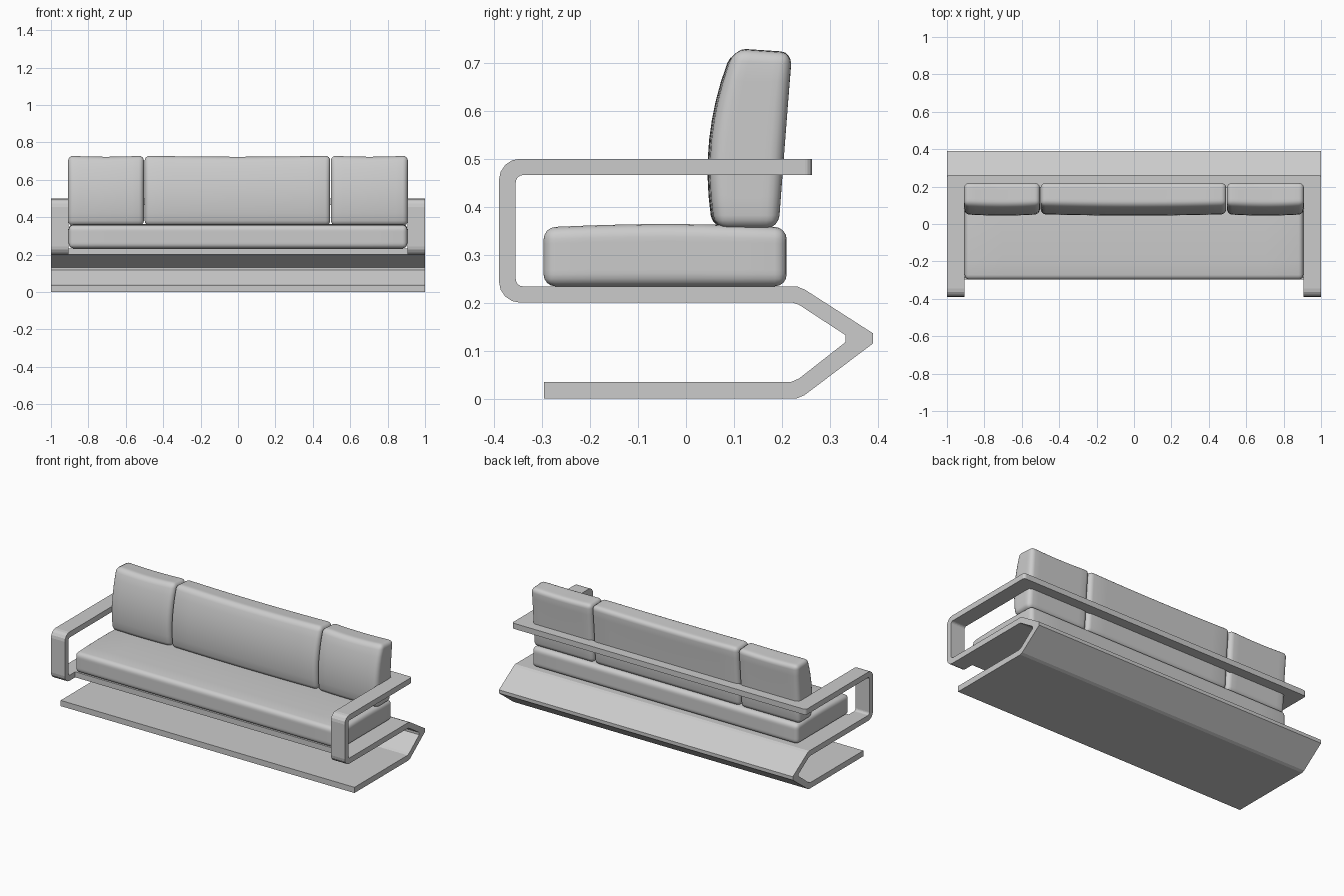
import bpy, bmesh, math
from mathutils import Vector

if "Cube" in bpy.data.objects:
    bpy.data.objects.remove(bpy.data.objects["Cube"], do_unlink=True)

grey = bpy.data.materials.new("plain grey")
grey.use_nodes = True
grey.diffuse_color = (0.6, 0.6, 0.6, 1)
grey.node_tree.nodes["Principled BSDF"].inputs["Base Color"].default_value = (0.6, 0.6, 0.6, 1)


def finish(bm, name):
    bmesh.ops.recalc_face_normals(bm, faces=bm.faces)
    mesh = bpy.data.meshes.new(name)
    bm.to_mesh(mesh)
    bm.free()
    mesh.materials.append(grey)
    obj = bpy.data.objects.new(name, mesh)
    bpy.context.collection.objects.link(obj)
    return obj


def prism(name, outline, start, end, to_point):
    """Extrude a flat outline between two distances along one axis."""
    bm = bmesh.new()
    face = bm.faces.new([bm.verts.new(to_point(a, b, start)) for a, b in outline])
    out = bmesh.ops.extrude_face_region(bm, geom=[face])
    move = Vector(to_point(0, 0, end)) - Vector(to_point(0, 0, start))
    moved = [v for v in out["geom"] if isinstance(v, bmesh.types.BMVert)]
    bmesh.ops.translate(bm, verts=moved, vec=move)
    return finish(bm, name)


def side(y, z, x):
    return (x, y, z)


def plan(x, y, z):
    return (x, y, z)


def arc(cy, cz, r, a0, a1, n=4):
    angles = [math.radians(a0 + (a1 - a0) * i / n) for i in range(n + 1)]
    return [(cy + r * math.cos(a), cz + r * math.sin(a)) for a in angles]


def cushion(name, lo, hi, radius, shape):
    """Rounded box with extra loops, puffed by the shape function."""
    lo, hi = Vector(lo), Vector(hi)
    bm = bmesh.new()
    bmesh.ops.create_cube(bm, size=1)
    for v in bm.verts:
        v.co = Vector(l + (c + 0.5) * (h - l) for c, l, h in zip(v.co, lo, hi))
    bmesh.ops.bevel(bm, geom=bm.edges[:], offset=radius, segments=4, profile=0.5, affect='EDGES')
    for axis, count in enumerate((10, 6, 8)):
        normal = Vector((axis == 0, axis == 1, axis == 2))
        for i in range(1, count):
            inner = hi[axis] - lo[axis] - 2 * radius
            spot = normal * (lo[axis] + radius + inner * i / count)
            bmesh.ops.bisect_plane(bm, geom=bm.verts[:] + bm.edges[:] + bm.faces[:],
                                   plane_co=spot, plane_no=normal)
    for v in bm.verts:
        unit = Vector((c - l) / (h - l) for c, l, h in zip(v.co, lo, hi))
        v.co = shape(v.co, unit)
    obj = finish(bm, name)
    bpy.ops.object.select_all(action='DESELECT')
    obj.select_set(True)
    bpy.context.view_layer.objects.active = obj
    bpy.ops.object.shade_smooth_by_angle(angle=math.radians(40))
    return obj


# Folded sheet: floor plate, pointed back fold and seat plate
folded = [(-0.296, 0), (0.23, 0), (0.247, 0.007), (0.39, 0.115), (0.39, 0.136),
          (0.248, 0.227), (0.231, 0.234), (-0.29, 0.234), (-0.29, 0.2), (0.222, 0.2),
          (0.235, 0.196), (0.333, 0.132), (0.333, 0.118), (0.236, 0.042),
          (0.22, 0.035), (-0.296, 0.035)]
prism("folded_base", folded, -1, 1, side)

# Arms: bent flat bars rising from the seat plate
RAIL_Y = 0.195
outer = arc(-0.346, 0.244, 0.044, 270, 180) + arc(-0.346, 0.456, 0.044, 180, 90)
inner = arc(-0.34, 0.451, 0.015, 90, 180) + arc(-0.34, 0.249, 0.015, 180, 270)
arm = ([(-0.29, 0.2)] + outer + [(RAIL_Y, 0.5), (RAIL_Y, 0.466)]
       + inner + [(-0.29, 0.234)])
for word, s in (("left", 1), ("right", -1)):
    prism(word + "_arm", arm, 0.905 * s, s, side)

# Back rail joining the arms, with eased rear corners
corner = arc(0.985, 0.248, 0.015, 0, 90)
rail = [(-1, RAIL_Y), (1, RAIL_Y)] + corner + [(-x, y) for x, y in reversed(corner)]
prism("back_rail", rail, 0.466, 0.5, plan)


# Seat cushion with a gently crowned top
def seat_shape(co, u):
    crown = math.sin(math.pi * min(max(u.y, 0), 1))
    return Vector((co.x, co.y, co.z + 0.007 * u.z * crown))


cushion("seat_cushion", (-0.905, -0.297, 0.234), (0.905, 0.21, 0.357), 0.025, seat_shape)


# Back cushions lean backward, with a rounded belly and a slight sag on top
def back_shape(co, u):
    t, across = u.z, (2 * u.x - 1) ** 2
    front = 0.056 - 0.07 * t + 0.11 * t * t + 0.007 * across
    back = 0.193 + 0.028 * t
    sag = t ** 3 * (0.006 * (1 - across) + 0.008 * u.y)
    return Vector((co.x, front + (back - front) * u.y, co.z - sag))


for name, x0, x1 in (("right_back_cushion", -0.908, -0.503),
                     ("middle_back_cushion", -0.499, 0.493),
                     ("left_back_cushion", 0.497, 0.908)):
    cushion(name, (x0, 0, 0.355), (x1, 0.14, 0.731), 0.027, back_shape)
